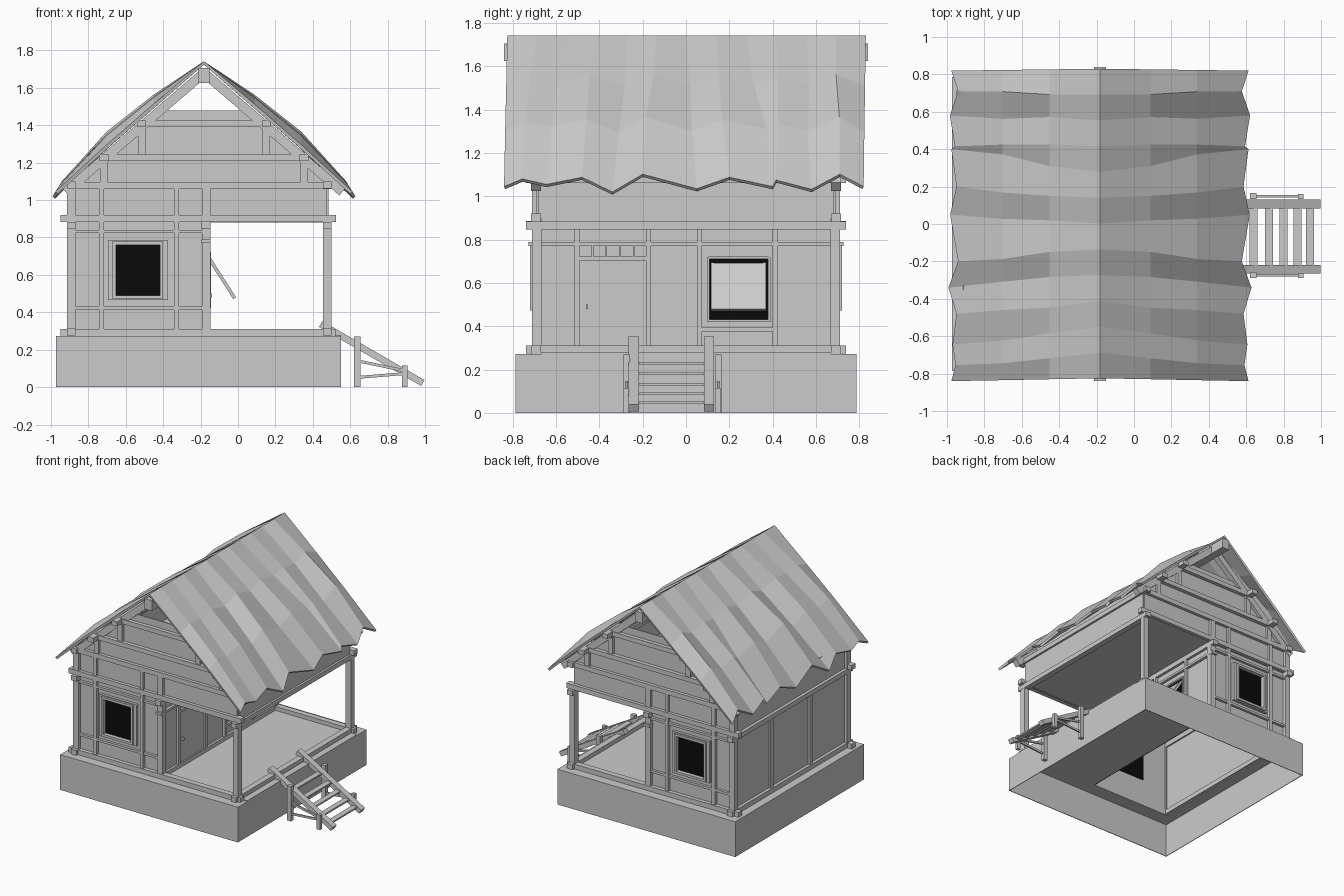
import bpy, bmesh, random
from math import hypot

random.seed(4)
CX = -0.182   # ridge line


def prism(bm, pts, y0, y1):
    """Extrude an x-z polygon from y0 to y1."""
    a = [bm.verts.new((x, y0, z)) for x, z in pts]
    b = [bm.verts.new((x, y1, z)) for x, z in pts]
    n = len(pts)
    bm.faces.new(a)
    bm.faces.new(b[::-1])
    for i in range(n):
        bm.faces.new((a[i], b[i], b[(i + 1) % n], a[(i + 1) % n]))


def part(name, prisms, mat=None):
    bm = bmesh.new()
    for p in prisms:
        prism(bm, *p)
    bmesh.ops.recalc_face_normals(bm, faces=bm.faces)
    me = bpy.data.meshes.new(name)
    bm.to_mesh(me)
    bm.free()
    ob = bpy.data.objects.new(name, me)
    bpy.context.collection.objects.link(ob)
    if mat:
        me.materials.append(mat)
    return ob


def box(x0, x1, y0, y1, z0, z1):
    return ([(x0, z0), (x1, z0), (x1, z1), (x0, z1)], y0, y1)


def bar(x0, z0, x1, z1, t, y0, y1):
    l = hypot(x1 - x0, z1 - z0)
    nx, nz = -(z1 - z0) / l * t / 2, (x1 - x0) / l * t / 2
    return ([(x0 + nx, z0 + nz), (x1 + nx, z1 + nz), (x1 - nx, z1 - nz), (x0 - nx, z0 - nz)], y0, y1)


def both(ps):
    """Copy prisms to the back (mirror in y)."""
    return ps + [(p, -b, -a) for p, a, b in ps]


def frame(x0, x1, z0, z1, w, y0, y1):
    return [box(x0, x1, y0, y1, z0, z0 + w), box(x0, x1, y0, y1, z1 - w, z1),
            box(x0, x0 + w, y0, y1, z0 + w, z1 - w), box(x1 - w, x1, y0, y1, z0 + w, z1 - w)]


black = bpy.data.materials.new("dark_opening")
black.diffuse_color = (0.003, 0.003, 0.003, 1)

# Plinth: hollow underneath, with the house standing in an opening of its top
part("plinth", both([box(-0.973, 0.55, -0.787, -0.782, 0, 0.273),
                     box(-0.973, 0.55, -0.787, -0.67, 0.268, 0.273)])
     + [box(-0.973, -0.968, -0.787, 0.787, 0, 0.273), box(0.545, 0.55, -0.787, 0.787, 0, 0.273),
        box(-0.973, -0.88, -0.67, 0.67, 0.268, 0.273)])
part("porch_floor", [box(-0.17, 0.55, -0.67, 0.67, 0.266, 0.279)])

# Walls of the room, and the low upper storey over room and porch
part("end_walls", both([box(-0.885, -0.165, -0.685, -0.675, 0.268, 0.92),
                        box(-0.885, 0.475, -0.69, -0.68, 0.88, 1.09)]))
part("side_walls", [box(-0.89, -0.88, -0.68, 0.68, 0.268, 1.09),
                    box(-0.178, -0.168, -0.68, 0.68, 0.268, 0.92),
                    box(0.475, 0.485, -0.68, 0.68, 0.86, 1.09)])
part("ceiling", [box(-0.885, 0.48, -0.685, 0.685, 0.885, 0.9)])

# Timber frame
part("corner_posts", both([box(x, x + 0.045, -0.712, -0.668, 0.273, 1.09)
                           for x in (-0.913, -0.193)]
                          + [box(0.455, 0.5, -0.712, -0.668, 0.273, 0.9)]))
part("cross_beams", both([box(-0.95, 0.52, -0.715, -0.67, 0.273, 0.31),
                          box(-0.95, 0.525, -0.715, -0.67, 0.882, 0.92),
                          box(-0.92, 0.525, -0.715, -0.67, 1.06, 1.097)]))
part("long_beams", [box(x, x + 0.046, -0.738, 0.738, z, z + 0.037)
                    for x in (-0.914, 0.455) for z in (0.275, 0.847, 1.062)]
     + [box(-0.194, -0.148, -0.738, 0.738, 0.847, 0.885), box(-0.19, -0.15, -0.68, 0.68, 0.275, 0.31)])
part("end_studs", both([box(x, x + 0.027, -0.71, -0.68, 0.31, 1.06) for x in (-0.744, -0.343)]
                       + [box(-0.87, -0.19, -0.705, -0.68, z, z + 0.018) for z in (0.415, 0.823)]
                       + [box(-0.195, -0.147, -0.728, -0.67, 0.77, 0.79)]))
part("left_studs", [box(-0.905, -0.88, y - 0.018, y + 0.018, 0.31, 0.85) for y in (-0.24, 0.24)])

# End windows
part("end_window_frames", both(frame(-0.695, -0.375, 0.465, 0.786, 0.025, -0.705, -0.68)
                               + frame(-0.67, -0.4, 0.472, 0.778, 0.018, -0.72, -0.68)))
part("end_window_panes", both([box(-0.655, -0.41, -0.69, -0.67, 0.487, 0.763)]), black)

# Porch-side wall: studs, rails, door and window
part("porch_wall_frame", [box(-0.17, -0.148, y, y + 0.024, 0.31, 0.85)
                          for y in (-0.515, -0.185, 0.05, 0.4)]
     + [box(-0.17, -0.146, -0.725, 0.725, 0.772, 0.79), box(-0.17, -0.15, 0.06, 0.41, 0.375, 0.395)])
part("door", [box(-0.17, -0.16, -0.492, -0.185, 0.31, 0.702),
              box(-0.16, -0.14, -0.462, -0.453, 0.48, 0.5)])
part("transom_bars", [box(-0.17, -0.152, -0.492, -0.185, 0.702, 0.722)]
     + [box(-0.17, -0.152, -0.436 + i * 0.064, -0.428 + i * 0.064, 0.722, 0.772) for i in range(4)])
part("porch_window_frame", [box(-0.17, -0.145, 0.105, 0.38, z, z + 0.012) for z in (0.42, 0.71)]
     + [box(-0.17, -0.145, y, y + 0.012, 0.42, 0.72) for y in (0.096, 0.378)])
part("porch_window_pane", [box(-0.185, -0.16, 0.107, 0.38, 0.432, 0.712)], black)
# Shutter propped open
part("shutter", [bar(-0.155, 0.69, -0.022, 0.48, 0.01, 0.13, 0.355)]
     + [bar(-0.155, 0.69, -0.018, 0.475, 0.018, y, y + 0.014) for y in (0.116, 0.355)]
     + [bar(-0.03, 0.494, -0.018, 0.475, 0.018, 0.13, 0.355)])

# Gables: boarded trapezoid, stepped beams, struts, rafters
gable = [(CX - 0.69, 1.08), (CX + 0.69, 1.08), (CX + 0.26, 1.48), (CX - 0.26, 1.48)]
beams = [(gable, -0.69, -0.68)]
for half, z in ((0.56, 1.21), (0.358, 1.39)):
    beams.append(box(CX - half, CX + half, -0.72, -0.67, z, z + 0.035))
for s in (-1, 1):
    for a, z0, z1 in ((0.535, 1.09, 1.22), (0.333, 1.24, 1.4)):
        beams.append(box(CX + s * a - 0.02, CX + s * a + 0.02, -0.71, -0.68, z0, z1))
    beams.append(bar(CX, 1.68, CX + s * 0.74, 1.68 - 0.74 * 0.86, 0.05, -0.715, -0.67))
part("gables", both(beams))
part("purlins", [box(CX + s * h - 0.024, CX + s * h + 0.024, -0.78, 0.78, z, z + 0.036)
                 for s in (-1, 1) for h, z in ((0.535, 1.21), (0.333, 1.39))])
part("ridge_beam", [box(CX - 0.032, CX + 0.032, -0.84, 0.84, 1.625, 1.705)])

# Uneven thatch roof: columns along y, three panels down each slope
ys = [-0.84, -0.755, -0.645, -0.48, -0.34, -0.2, 0.05, 0.2, 0.4, 0.415, 0.58, 0.71, 0.82]
ez = [1.045, 1.08, 1.055, 1.088, 1.02, 1.102, 1.035, 1.088, 1.045, 1.075, 1.032, 1.102, 1.045]
last = len(ys) - 1
rows = [[], [], [], []]
for i, (y, z) in enumerate(zip(ys, ez)):
    end = i in (0, last)
    up = 0 if end else max(0, (z - 1.03)) * 0.7
    yr = -0.825 + 1.655 * i / last
    rows[0].append((0, yr, 1.742))
    for k, d in ((1, 0.27), (2, 0.52)):
        m = (yr * (3 - k) + y * k) / 3
        if not end:
            m += random.uniform(-0.015, 0.015)
        rows[k].append((d, m, 1.742 - 0.868 * d + 0.005 + up * (0.6 + 0.4 * k)))
    rows[3].append((0.81 - 0.625 * (z - 1.02), y, z))
bm = bmesh.new()
grid = [[bm.verts.new((CX + s * d, y, z)) for d, y, z in rows[k]]
        for s, k in ((-1, 3), (-1, 2), (-1, 1), (1, 0), (1, 1), (1, 2), (1, 3))]
for a, b in zip(grid, grid[1:]):
    for i in range(last):
        bm.faces.new((a[i], b[i], b[i + 1], a[i + 1]))
me = bpy.data.meshes.new("thatch_roof")
bm.to_mesh(me)
bm.free()
roof = bpy.data.objects.new("thatch_roof", me)
bpy.context.collection.objects.link(roof)
mod = roof.modifiers.new("thickness", 'SOLIDIFY')
mod.thickness = 0.018
mod.offset = -1

# Porch steps
part("step_stringers", [bar(0.442, 0.337, 0.988, 0.022, 0.036, y, y + 0.047) for y in (-0.265, 0.083)])
part("step_treads", [box(x, x + 0.043, -0.22, 0.085, z, z + 0.012) for x, z in
                     ((0.617, 0.222), (0.7, 0.174), (0.778, 0.127), (0.853, 0.083), (0.92, 0.042))])
supports = []
for y in (0.135, -0.288):
    supports += [box(0.62, 0.655, y, y + 0.03, 0, 0.27), box(0.876, 0.905, y, y + 0.025, 0, 0.115),
                 bar(0.64, 0.14, 0.89, 0.088, 0.015, y + 0.008, y + 0.02),
                 bar(0.64, 0.052, 0.89, 0.072, 0.015, y + 0.008, y + 0.02)]
part("step_supports", supports)
